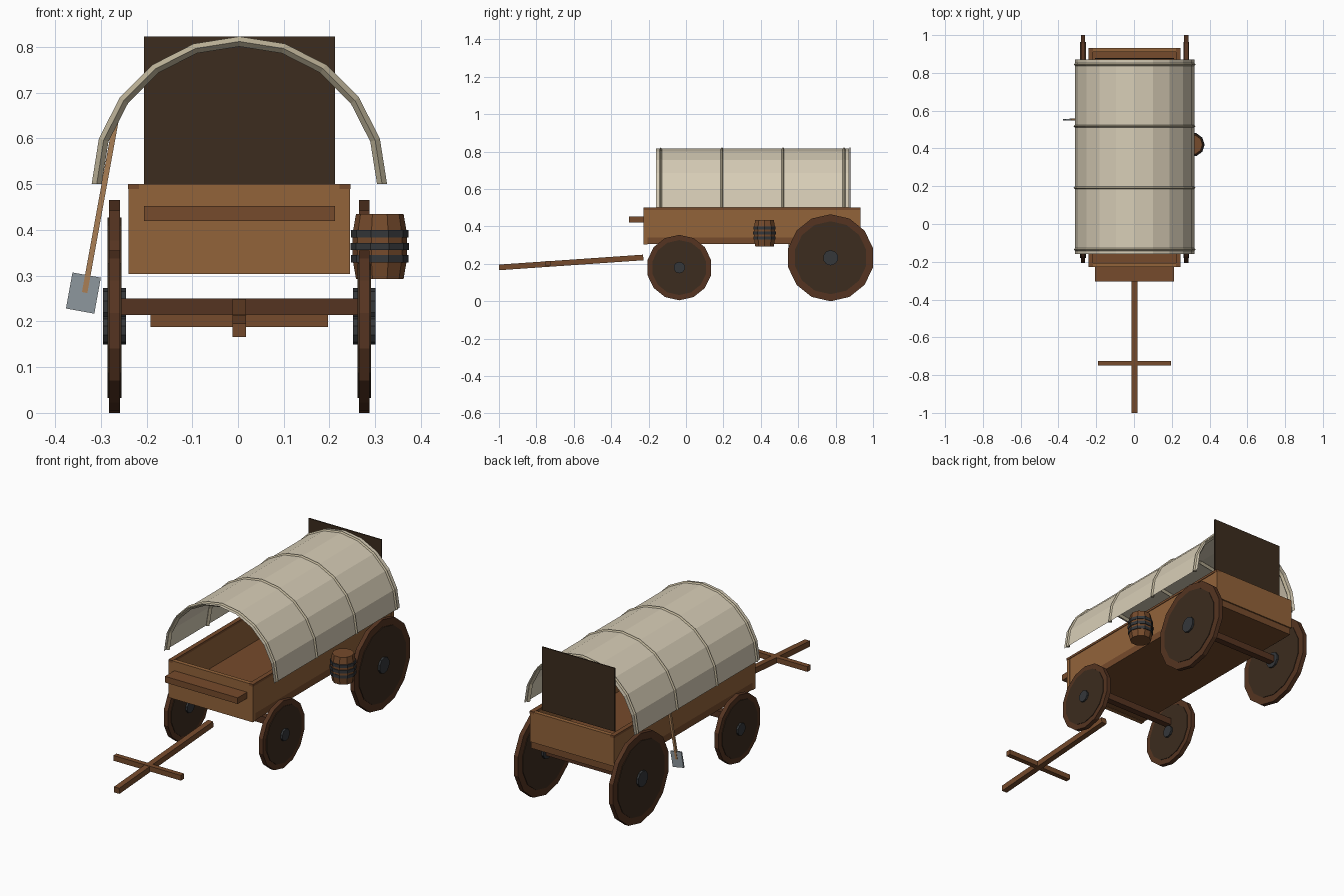
import bpy, bmesh, math
from mathutils import Matrix, Vector

if "Cube" in bpy.data.objects:
    bpy.data.objects.remove(bpy.data.objects["Cube"])

CX = 0.003  # centre line of the wagon


def material(name, r, g, b):
    m = bpy.data.materials.new(name)
    m.diffuse_color = (r, g, b, 1)
    m.use_nodes = True
    m.node_tree.nodes["Principled BSDF"].inputs["Base Color"].default_value = m.diffuse_color
    return m


PLANK = material("plank", 0.29, 0.125, 0.042)
FLOOR = material("floor_wood", 0.18, 0.07, 0.025)
RIM = material("rim_wood", 0.09, 0.034, 0.015)
DISC = material("disc_wood", 0.045, 0.025, 0.013)
IRON = material("iron", 0.035, 0.038, 0.042)
CLOTH = material("canvas", 0.68, 0.61, 0.47)
RIB = material("rib_wood", 0.50, 0.44, 0.31)
HANDLE = material("handle_wood", 0.40, 0.21, 0.09)
STEEL = material("steel", 0.27, 0.31, 0.34)


def finish(name, bm, mat):
    bmesh.ops.recalc_face_normals(bm, faces=bm.faces)
    me = bpy.data.meshes.new(name)
    bm.to_mesh(me)
    bm.free()
    me.materials.append(mat)
    ob = bpy.data.objects.new(name, me)
    bpy.context.collection.objects.link(ob)
    return ob


def box(name, centre, size, mat, rot=None):
    bm = bmesh.new()
    m = Matrix.Translation(centre) @ (rot or Matrix()) @ Matrix.Diagonal((*size, 1))
    bmesh.ops.create_cube(bm, size=1, matrix=m)
    return finish(name, bm, mat)


def span(name, x, y, z, mat):
    """Box given by its (min, max) along each axis."""
    return box(name, [sum(p) / 2 for p in (x, y, z)], [p[1] - p[0] for p in (x, y, z)], mat)


def turned(name, centre, profile, n, mat, axis="z"):
    """Capped solid of revolution; profile is (radius, offset along axis)."""
    bm = bmesh.new()
    rings = []
    for r, h in profile:
        ring = []
        for i in range(n):
            a = math.tau * i / n
            u, v = r * math.cos(a), r * math.sin(a)
            p = (u, v, h) if axis == "z" else (h, v, u)
            ring.append(bm.verts.new(Vector(centre) + Vector(p)))
        rings.append(ring)
    for a, b in zip(rings, rings[1:]):
        for i in range(n):
            j = (i + 1) % n
            bm.faces.new((a[i], a[j], b[j], b[i]))
    bm.faces.new(rings[0])
    bm.faces.new(rings[-1])
    return finish(name, bm, mat)


def arch(name, section, mat, closed):
    """Sweep a (radius, y) section over a ten-sided half circle."""
    bm = bmesh.new()
    rows = []
    for i in range(11):
        a = math.pi * i / 10
        rows.append([bm.verts.new((CX + r * math.cos(a), y, 0.5 + r * math.sin(a))) for r, y in section])
    k = len(section)
    for a, b in zip(rows, rows[1:]):
        for i in range(k if closed else k - 1):
            j = (i + 1) % k
            bm.faces.new((a[i], a[j], b[j], b[i]))
    if closed:
        bm.faces.new(rows[0])
        bm.faces.new(rows[-1])
    return finish(name, bm, mat)


# Wagon bed
span("bed_floor", (CX - 0.24, CX + 0.24), (-0.222, 0.925), (0.306, 0.342), FLOOR)
for side, s in (("left", -1), ("right", 1)):
    box(f"{side}_wall", (CX + s * 0.23, 0.352, 0.42), (0.02, 1.15, 0.156), PLANK)
    box(f"{side}_top_rail", (CX + s * 0.231, 0.352, 0.495), (0.024, 1.16, 0.012), FLOOR)
span("front_wall", (CX - 0.242, CX + 0.242), (-0.228, -0.206), (0.304, 0.5), PLANK)
span("back_wall", (CX - 0.242, CX + 0.242), (0.91, 0.932), (0.342, 0.5), PLANK)
span("seat_board", (CX - 0.209, CX + 0.209), (-0.305, -0.21), (0.42, 0.452), FLOOR)

# Canvas cover, hoops and rear curtain
arch("canvas_cover", [(0.316, -0.16), (0.316, 0.872)], CLOTH, False)
for i in range(4):
    y = -0.135 + 0.3265 * i
    arch(f"cover_hoop_{i + 1}", [(0.323, y), (0.312, y + 0.011), (0.301, y), (0.312, y - 0.011)], RIB, True)
span("rear_curtain", (CX - 0.209, CX + 0.209), (0.873, 0.879), (0.494, 0.823), DISC)

# Wheels and axles
for end, y, z, r, rd, rh in (("front", -0.036, 0.18, 0.175, 0.147, 0.031),
                             ("rear", 0.773, 0.2325, 0.2325, 0.195, 0.041)):
    for side, s in (("left", -1), ("right", 1)):
        c = (CX + s * 0.273, y, z)
        for part, rad, half, n, mat in (("rim", r, 0.0118, 14, RIM),
                                        ("disc", rd, 0.0148, 14, DISC),
                                        ("hub", rh, 0.025, 10, IRON)):
            turned(f"{end}_{side}_wheel_{part}", c, [(rad, -half), (rad, half)], n, mat, "x")
    box(f"{end}_axle", (CX, y, 0.232), (0.53, 0.035, 0.036), RIM)

# Tongue and cross bar
slope = Matrix.Rotation(math.atan2(0.053, 0.77), 4, "X")
box("tongue", (CX, -0.614, 0.2075), (0.03, 0.773, 0.03), FLOOR, slope)
box("tongue_cross_bar", (CX, -0.737, 0.2015), (0.388, 0.026, 0.027), FLOOR)

# Water barrel with hoops
bc = (0.31, 0.42, 0.364)
turned("barrel", bc, [(0.052, -0.071), (0.06, -0.025), (0.06, 0.025), (0.052, 0.071)], 10, FLOOR)
for i, h in enumerate((-0.027, 0, 0.028)):
    r = 0.064 if h == 0 else 0.0625
    turned(f"barrel_hoop_{i + 1}", bc, [(r, h - 0.008), (r, h + 0.008)], 10, IRON)

# Shovel hung on the left side
tilt = Matrix.Rotation(math.radians(10.3), 4, "Y")
box("shovel_handle", (-0.301, 0.553, 0.452), (0.012, 0.012, 0.384), HANDLE, tilt)
box("shovel_blade", (-0.338, 0.553, 0.262), (0.063, 0.008, 0.08), STEEL, tilt)
